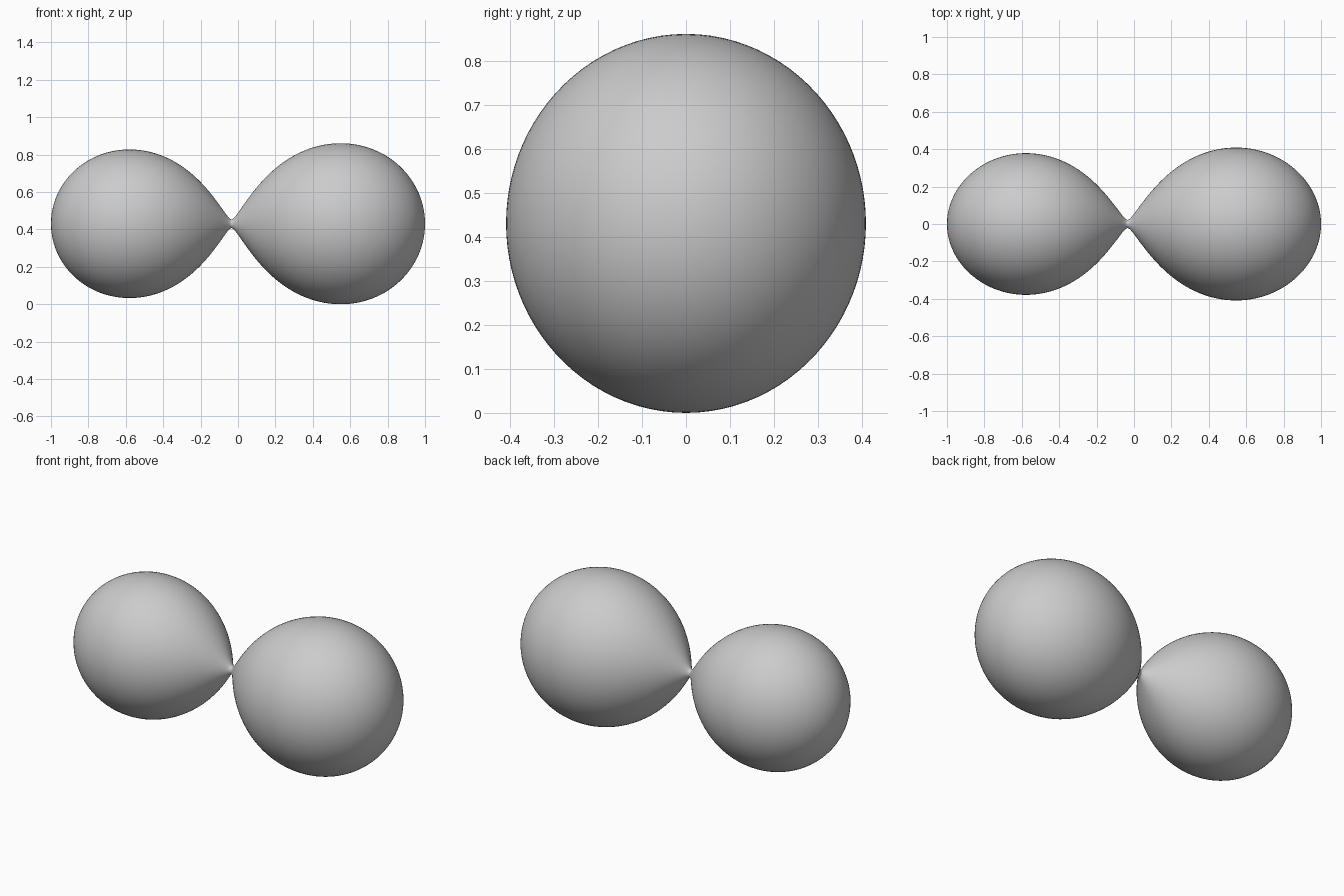
import bpy, bmesh, math

if "Cube" in bpy.data.objects:
    bpy.data.objects.remove(bpy.data.objects["Cube"])

# Twin-lobe equipotential: two attracting centres (big at u=0, small at u=1), spinning about y
Q = 0.85          # mass of small lobe relative to the big one
NECK = 0.02       # radius of the thin neck
SEGS, RINGS = 96, 72


def field(u, y, z):
    r1 = math.sqrt(u * u + y * y + z * z) + 1e-9
    r2 = math.sqrt((u - 1) ** 2 + y * y + z * z) + 1e-9
    return 1 / r1 + Q / r2 + 0.5 * (1 + Q) * ((u - Q / (1 + Q)) ** 2 + z * z)


def edge(f, level, inside, outside):
    for _ in range(40):
        mid = (inside + outside) / 2
        if f(mid) > level:
            inside = mid
        else:
            outside = mid
    return (inside + outside) / 2


# Neck position is the minimum of the field between the centres
lo, hi = 0.3, 0.7
for _ in range(80):
    a, b = lo + (hi - lo) / 3, hi - (hi - lo) / 3
    if field(a, 0, 0) < field(b, 0, 0):
        hi = b
    else:
        lo = a
neck = (lo + hi) / 2
level = field(neck, NECK, 0)
u0 = edge(lambda u: field(u, 0, 0), level, -0.05, -0.6)
u1 = edge(lambda u: field(u, 0, 0), level, 1.05, 1.6)
scale = 2 / (u1 - u0)


def lobe_stations(start, end):
    return [start + (end - start) * (1 - math.cos(math.pi * i / RINGS)) / 2
            for i in range(RINGS + 1)]


stations = lobe_stations(u0, neck) + lobe_stations(neck, u1)[1:]

# Skin the cross-sections, closing each end with a pole
bm = bmesh.new()
rings = []
for u in stations[1:-1]:
    ring = []
    for k in range(SEGS):
        c, s = math.cos(math.tau * k / SEGS), math.sin(math.tau * k / SEGS)
        r = edge(lambda t: field(u, t * c, t * s), level, 0, 0.5)
        ring.append(bm.verts.new((1 - scale * (u - u0), scale * r * c, scale * r * s)))
    rings.append(ring)
for p, q in zip(rings, rings[1:]):
    for k in range(SEGS):
        n = (k + 1) % SEGS
        bm.faces.new((p[k], p[n], q[n], q[k]))
for x, ring in ((1, rings[0]), (-1, rings[-1])):
    pole = bm.verts.new((x, 0, 0))
    for k in range(SEGS):
        bm.faces.new((pole, ring[k], ring[(k + 1) % SEGS]))

# Rest on the ground, smooth all over
bottom = min(v.co.z for v in bm.verts)
bmesh.ops.translate(bm, verts=bm.verts, vec=(0, 0, -bottom))
bmesh.ops.recalc_face_normals(bm, faces=bm.faces)
for f in bm.faces:
    f.smooth = True
mesh = bpy.data.meshes.new("twin_lobes")
bm.to_mesh(mesh)
bm.free()
bpy.context.collection.objects.link(bpy.data.objects.new("twin_lobes", mesh))
